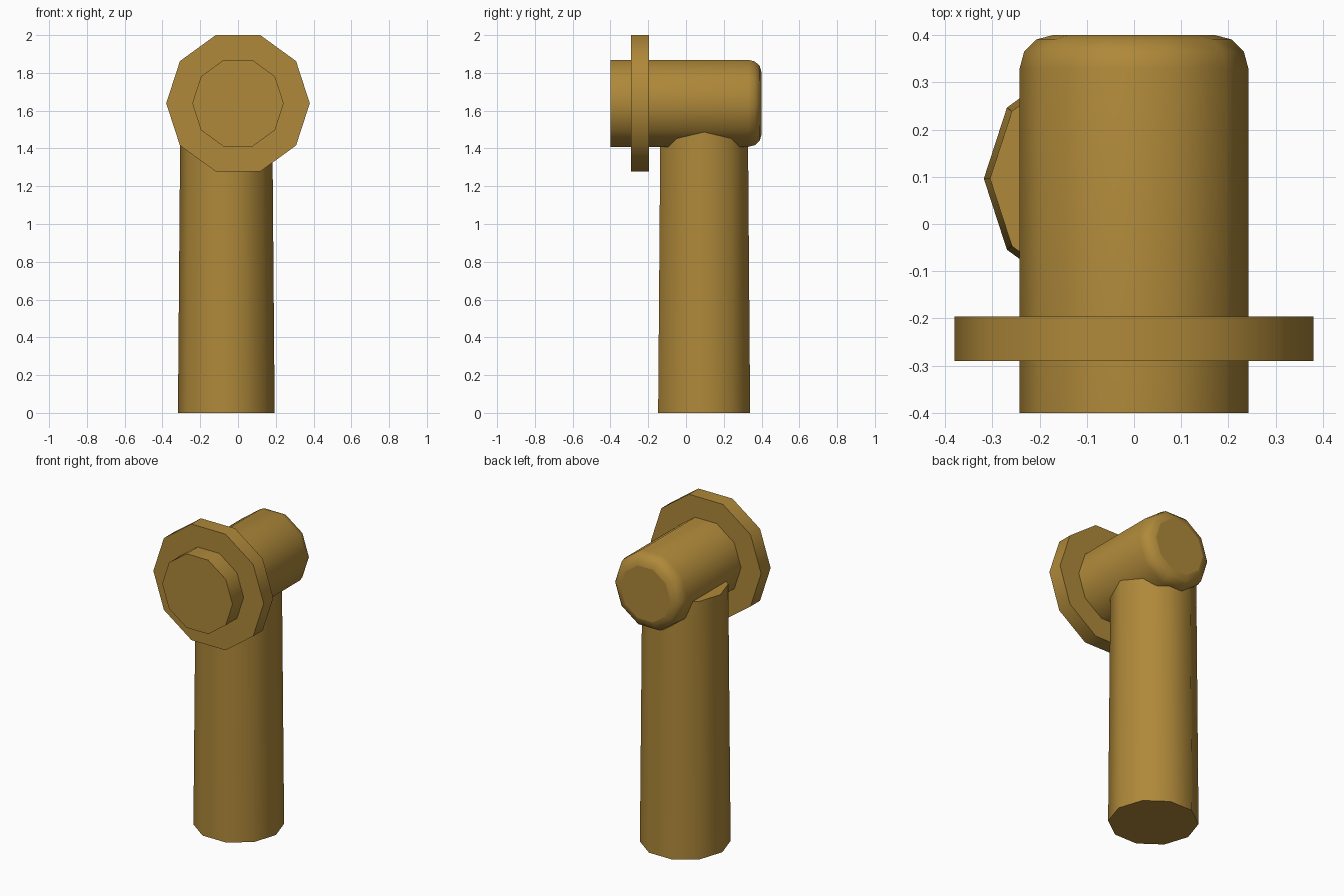
import bpy, bmesh, math

if "Cube" in bpy.data.objects:
    bpy.data.objects.remove(bpy.data.objects["Cube"])

SIDES = 10
brass = bpy.data.materials.new("brass")
brass.diffuse_color = (0.43, 0.25, 0.042, 1)
brass.use_nodes = True
brass.node_tree.nodes["Principled BSDF"].inputs["Base Color"].default_value = brass.diffuse_color


def lathe(name, place, rings):
    """Ten-sided turned part: rings are (radius, distance along axis)."""
    bm = bmesh.new()
    loops = []
    for r, t in rings:
        angles = [2 * math.pi * i / SIDES for i in range(SIDES)]
        loops.append([bm.verts.new(place(r * math.cos(a), r * math.sin(a), t))
                      for a in angles])
    for a, b in zip(loops, loops[1:]):
        for i in range(SIDES):
            j = (i + 1) % SIDES
            bm.faces.new((a[i], a[j], b[j], b[i])).smooth = True
    # flat end caps keep a crisp rim
    bm.faces.new(loops[0][::-1])
    bm.faces.new(loops[-1])
    bmesh.ops.recalc_face_normals(bm, faces=bm.faces)
    mesh = bpy.data.meshes.new(name)
    bm.to_mesh(mesh)
    bm.free()
    mesh.materials.append(brass)
    obj = bpy.data.objects.new(name, mesh)
    bpy.context.collection.objects.link(obj)
    return obj


def along_y(u, v, t):
    return (u, t, 1.639 + v)


def along_z(u, v, t):
    return (u - 0.062, v + 0.096, t)


# horizontal barrel with a rounded back end
R, B = 0.242, 0.07
rounded = [(R - B * (1 - math.cos(a)), 0.4 - B * (1 - math.sin(a)))
           for a in (math.radians(d) for d in (0, 30, 60, 90))]
lathe("barrel", along_y, [(R, -0.4)] + rounded)

# wide collar around the barrel
lathe("collar", along_y, [(0.38, -0.29), (0.38, -0.196)])

# slightly tapered upright post, ending inside the barrel
lathe("post", along_z, [(0.256, 0), (0.243, 1.6)])
